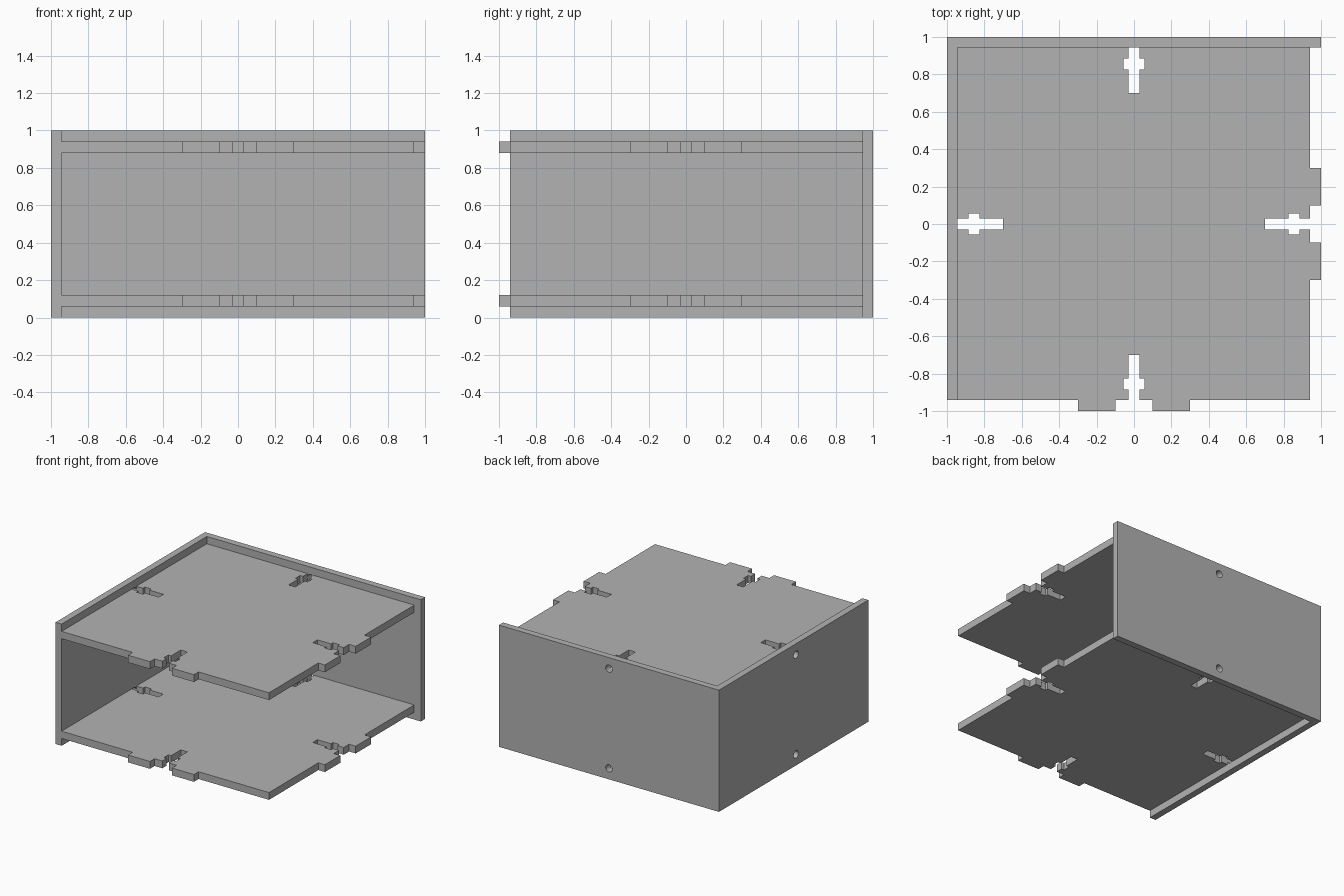
import bpy
import bmesh
from mathutils import Matrix, Vector

cube = bpy.data.objects.get("Cube")
if cube:
    bpy.data.objects.remove(cube, do_unlink=True)

OPEN = 0.94     # shelf edge on the two open sides
WALL = 0.945    # inner face of the two walls
THICK = 0.06    # shelf thickness
SHELF_Z = (0.06, 0.88)

grey = bpy.data.materials.new("plain_grey")
grey.use_nodes = True
colour = (0.448, 0.448, 0.448, 1)
grey.diffuse_color = colour
grey.node_tree.nodes["Principled BSDF"].inputs["Base Color"].default_value = colour


def make_object(name, bm):
    bmesh.ops.recalc_face_normals(bm, faces=bm.faces)
    mesh = bpy.data.meshes.new(name)
    bm.to_mesh(mesh)
    bm.free()
    mesh.materials.append(grey)
    obj = bpy.data.objects.new(name, mesh)
    bpy.context.collection.objects.link(obj)
    return obj


def box(name, low, high):
    low, high = Vector(low), Vector(high)
    bm = bmesh.new()
    bmesh.ops.create_cube(bm, size=1, matrix=Matrix.Translation((low + high) / 2)
                          @ Matrix.Diagonal(high - low).to_4x4())
    return make_object(name, bm)


def side_profile(edge, tabs):
    """Edge facing +x: optional tabs beside a cross-shaped nut slot."""
    half = [(edge, -0.3), (1, -0.3), (1, -0.1), (edge, -0.1)] if tabs else []
    half += [(edge, -0.03), (0.885, -0.03), (0.885, -0.055),
             (0.825, -0.055), (0.825, -0.03), (0.7, -0.03)]
    return half + [(x, -y) for x, y in reversed(half)]


# Shelf outline: right, back, left and front edges in turn
outline = []
corners = [(OPEN, WALL), (-WALL, WALL), (-WALL, -OPEN), (OPEN, -OPEN)]
for turn, corner in enumerate(corners):
    is_open = turn in (0, 3)
    rotation = Matrix.Rotation(turn * 1.5707963, 3, 'Z')
    for x, y in side_profile(OPEN if is_open else WALL, is_open):
        outline.append(rotation @ Vector((x, y, 0)))
    outline.append(Vector((*corner, 0)))

# Two identical shelves
for name, z in zip(("lower_shelf", "upper_shelf"), SHELF_Z):
    bm = bmesh.new()
    face = bm.faces.new([bm.verts.new(p + Vector((0, 0, z))) for p in outline])
    grown = bmesh.ops.extrude_face_region(bm, geom=[face], use_keep_orig=True)
    top = [v for v in grown["geom"] if isinstance(v, bmesh.types.BMVert)]
    bmesh.ops.translate(bm, verts=top, vec=(0, 0, THICK))
    make_object(name, bm)

# Walls
back_wall = box("back_wall", (-1, WALL, 0), (1, 1, 1))
side_wall = box("side_wall", (-1, -OPEN, 0), (-WALL, WALL, 1))

# Bolt holes through each wall, level with the shelves
for wall, centre, axis in ((back_wall, (0, 0.97), 'X'), (side_wall, (-0.97, 0), 'Y')):
    bm = bmesh.new()
    for z in SHELF_Z:
        bmesh.ops.create_cone(
            bm, cap_ends=True, segments=32, radius1=0.03, radius2=0.03, depth=0.2,
            matrix=Matrix.Translation((*centre, z + THICK / 2))
            @ Matrix.Rotation(1.5707963, 4, axis))
    cutter = make_object(wall.name + "_hole_cutter", bm)
    modifier = wall.modifiers.new("bolt_holes", 'BOOLEAN')
    modifier.operation = 'DIFFERENCE'
    modifier.solver = 'EXACT'
    modifier.object = cutter
    bpy.ops.object.select_all(action='DESELECT')
    wall.select_set(True)
    bpy.context.view_layer.objects.active = wall
    bpy.ops.object.modifier_apply(modifier=modifier.name)
    bpy.data.objects.remove(cutter, do_unlink=True)
    bpy.ops.object.shade_smooth_by_angle()
